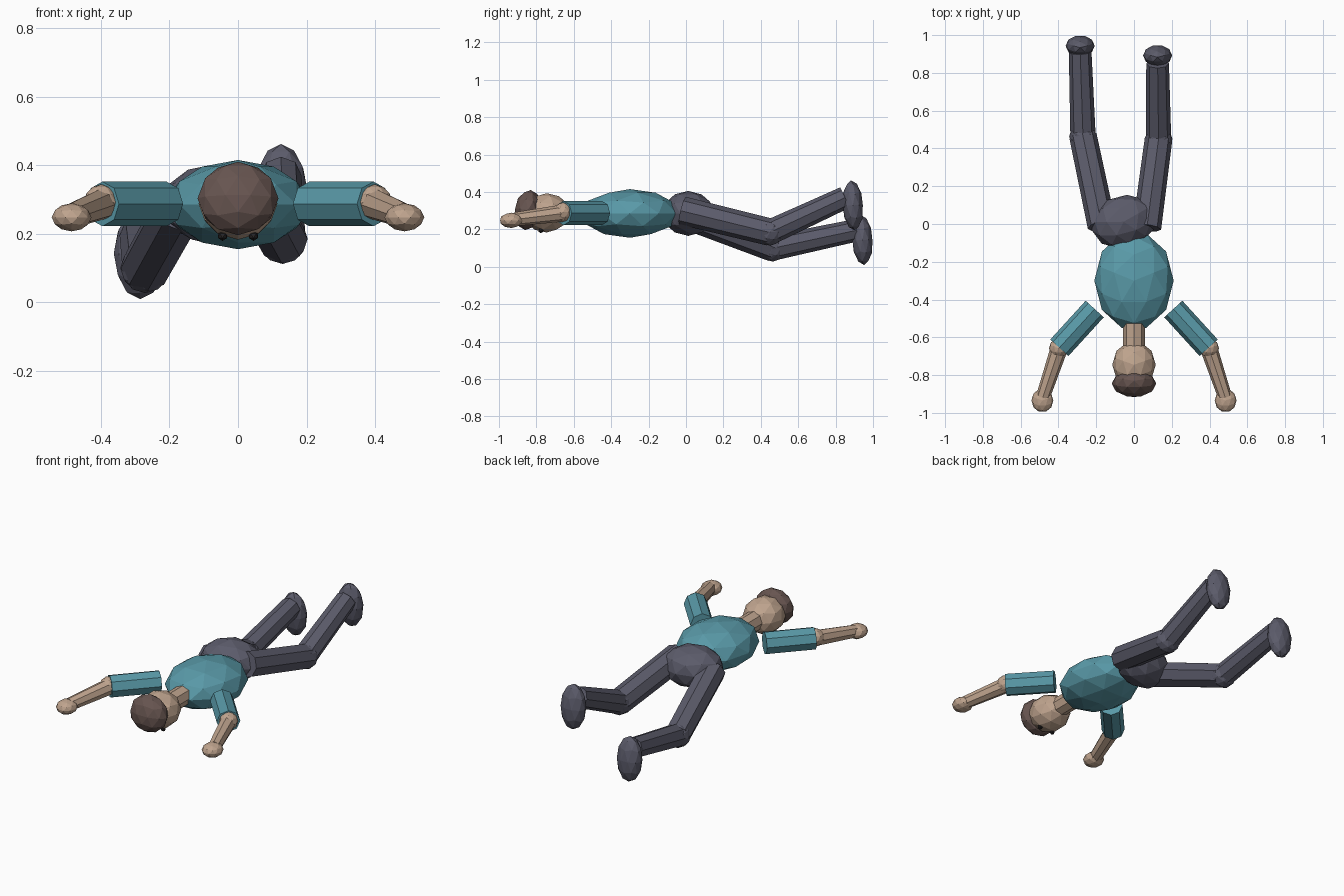
import bpy
import math
from mathutils import Vector, Matrix

if "Cube" in bpy.data.objects:
    bpy.data.objects.remove(bpy.data.objects["Cube"], do_unlink=True)


def make_material(name, rgb):
    mat = bpy.data.materials.new(name)
    mat.use_nodes = True
    color = (*rgb, 1.0)
    mat.diffuse_color = color
    bsdf = mat.node_tree.nodes["Principled BSDF"]
    bsdf.inputs["Base Color"].default_value = color
    bsdf.inputs["Roughness"].default_value = 0.8
    return mat


teal = make_material("teal shirt", (0.10, 0.32, 0.39))
skin = make_material("skin", (0.52, 0.37, 0.27))
brown = make_material("brown hair", (0.135, 0.09, 0.08))
slate = make_material("slate trousers", (0.105, 0.105, 0.145))
dark = make_material("dark eyes", (0.02, 0.018, 0.018))


def finish(name, mat):
    obj = bpy.context.object
    obj.name = name
    obj.data.materials.append(mat)
    return obj


def ball(name, center, radii, mat, yaw=0, pitch=0, detail=2):
    """Faceted ellipsoid with its pole up and a corner on the x axis."""
    bpy.ops.mesh.primitive_ico_sphere_add(subdivisions=detail, radius=1)
    obj = finish(name, mat)
    obj.data.transform(Matrix.Rotation(math.pi / 2, 4, "Z"))
    obj.data.transform(Matrix.Diagonal((*radii, 1)))
    obj.rotation_euler = (math.radians(pitch), 0, math.radians(yaw))
    obj.location = center


def limb(name, start, end, r_start, r_end, mat):
    """Eight-sided limb segment between two joints."""
    a, b = Vector(start), Vector(end)
    bpy.ops.mesh.primitive_cone_add(vertices=8, radius1=r_start, radius2=r_end,
                                    depth=(b - a).length)
    obj = finish(name, mat)
    z = (b - a).normalized()
    x = Vector((0, 0, 1)).cross(z).normalized()
    y = z.cross(x)
    frame = Matrix((x, y, z)).transposed().to_4x4()
    obj.matrix_world = Matrix.Translation((a + b) / 2) @ frame


# Body and head
ball("torso", (0, -0.3, 0.285), (0.21, 0.263, 0.13), teal)
ball("hips", (-0.055, 0.012, 0.285), (0.175, 0.14, 0.12), slate, yaw=15)
limb("neck", (0, -0.52, 0.29), (0, -0.67, 0.29), 0.057, 0.057, skin)
ball("head", (0, -0.745, 0.288), (0.115, 0.125, 0.105), skin)
ball("hair", (0, -0.845, 0.303), (0.118, 0.072, 0.108), brown, pitch=-8)

# Arms and eyes, mirrored left and right
for side, s in (("left", 1), ("right", -1)):
    shoulder = (s * 0.208, -0.45, 0.287)
    elbow = (s * 0.395, -0.655, 0.287)
    wrist = (s * 0.482, -0.915, 0.254)
    limb(side + "_sleeve", shoulder, elbow, 0.065, 0.065, teal)
    ball(side + "_elbow", (s * 0.398, -0.658, 0.292), (0.052,) * 3, skin)
    limb(side + "_forearm", elbow, wrist, 0.046, 0.037, skin)
    ball(side + "_hand", (s * 0.485, -0.934, 0.248), (0.058, 0.063, 0.041), skin)
    ball(side + "_eye", (s * 0.045, -0.775, 0.194), (0.015,) * 3, dark, detail=1)

# Legs, each with its own pose: hip, knee, ankle, foot centre
legs = {
    "left": ((0.068, -0.02, 0.3), (0.13, 0.45, 0.185),
             (0.125, 0.85, 0.37), (0.125, 0.892, 0.328)),
    "right": ((-0.17, -0.01, 0.28), (-0.27, 0.465, 0.1),
              (-0.285, 0.91, 0.195), (-0.285, 0.943, 0.143)),
}
for side, (hip, knee, ankle, foot) in legs.items():
    limb(side + "_thigh", hip, knee, 0.076, 0.073, slate)
    ball(side + "_knee", knee, (0.073,) * 3, slate)
    limb(side + "_shin", knee, ankle, 0.067, 0.06, slate)
    ball(side + "_shoe", foot, (0.077, 0.056, 0.134), slate, pitch=4)
